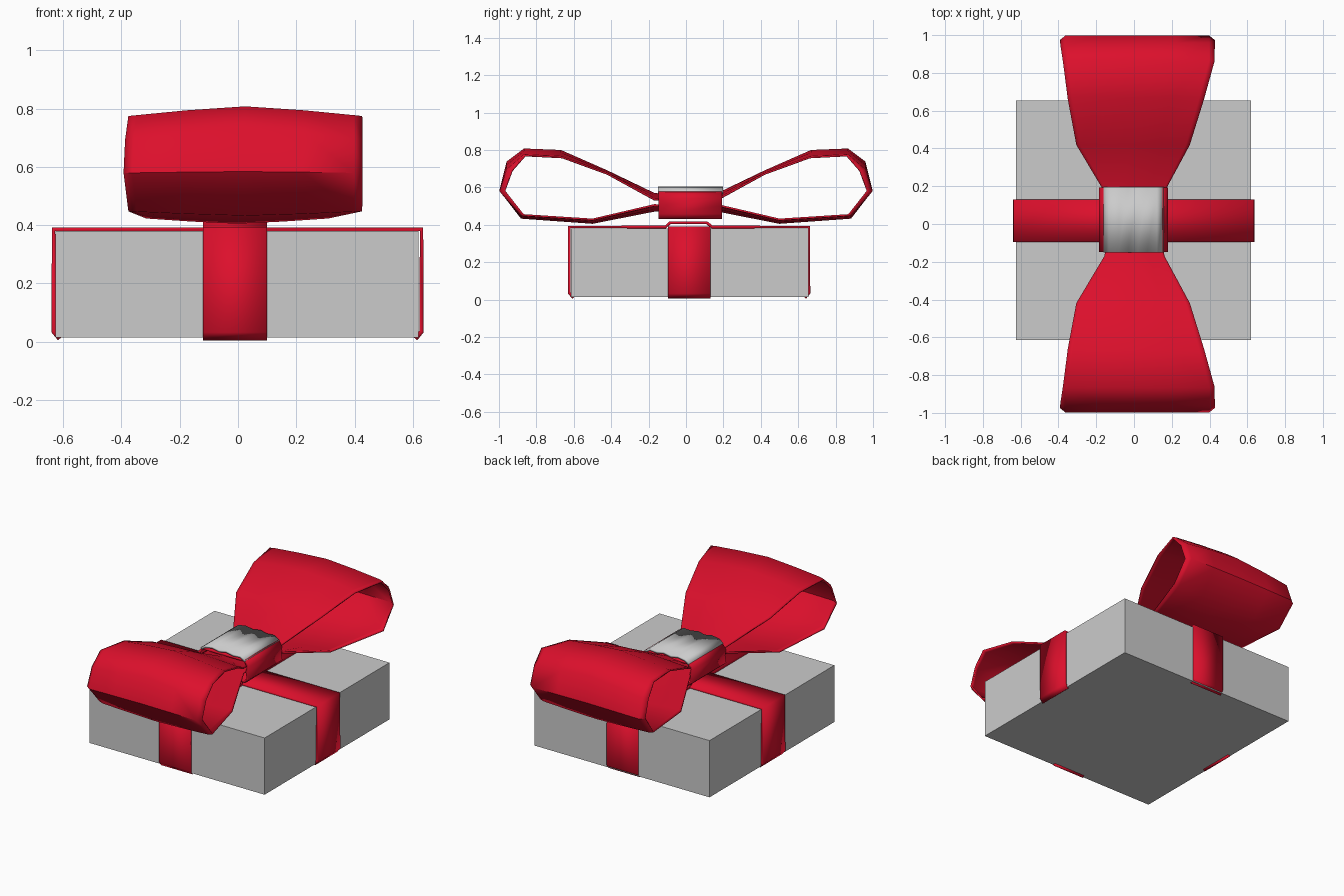
import bpy
import bmesh

red = bpy.data.materials.new("red_ribbon")
red.diffuse_color = (0.72, 0.005, 0.025, 1)


def grid_sheet(name, rows, thickness, mat=None, closed=False, mirror=False, angle=0.5):
    """Skin rows of points into a sheet, then give it thickness."""
    bm = bmesh.new()
    vs = [[bm.verts.new(p) for p in row] for row in rows]
    n = len(vs)
    for i in range(n if closed else n - 1):
        a, b = vs[i], vs[(i + 1) % n]
        for j in range(len(a) - 1):
            bm.faces.new((a[j], a[j + 1], b[j + 1], b[j]))
    bmesh.ops.recalc_face_normals(bm, faces=bm.faces)
    me = bpy.data.meshes.new(name)
    bm.to_mesh(me)
    bm.free()
    ob = bpy.data.objects.new(name, me)
    bpy.context.collection.objects.link(ob)
    if mat:
        me.materials.append(mat)
    if mirror:
        m = ob.modifiers.new("mirror", 'MIRROR')
        m.use_axis = (False, True, False)
    s = ob.modifiers.new("thickness", 'SOLIDIFY')
    s.thickness = thickness
    s.offset = 0
    bpy.ops.object.select_all(action='DESELECT')
    bpy.context.view_layer.objects.active = ob
    ob.select_set(True)
    bpy.ops.object.shade_smooth_by_angle(angle=angle)
    return ob


# box
bpy.ops.mesh.primitive_cube_add(size=1, location=(-0.003, 0.02, 0.1975))
box = bpy.context.object
box.name = "gift_box"
box.scale = (1.246, 1.27, 0.365)

# ribbon from side to side
path = [(-0.612, 0.01), (-0.633, 0.035), (-0.633, 0.386),
        (0.630, 0.386), (0.630, 0.035), (0.609, 0.01)]
grid_sheet("ribbon_across", [[(x, y, z) for y in (-0.095, 0.13)] for x, z in path], 0.016, red)

# ribbon from front to back, humped over the other one
path = [(-0.602, 0.01), (-0.624, 0.035), (-0.624, 0.388), (-0.11, 0.388), (-0.085, 0.411),
        (0.11, 0.411), (0.14, 0.388), (0.657, 0.388), (0.657, 0.035), (0.636, 0.01)]
grid_sheet("ribbon_lengthwise", [[(x, y, z) for x in (-0.12, 0.10)] for y, z in path], 0.016, red)

# bow loops: middle y, z; edge y, z; left and right x
loop = [(0.0, 0.550, 0.0, 0.54, -0.14, 0.145),
        (0.17, 0.565, 0.17, 0.535, -0.155, 0.16),
        (0.42, 0.685, 0.42, 0.672, -0.305, 0.295),
        (0.67, 0.795, 0.66, 0.760, -0.350, 0.37),
        (0.865, 0.803, 0.86, 0.770, -0.375, 0.425),
        (0.955, 0.735, 0.93, 0.690, -0.385, 0.425),
        (0.993, 0.585, 0.97, 0.580, -0.390, 0.425),
        (0.88, 0.437, 0.87, 0.452, -0.375, 0.425),
        (0.50, 0.410, 0.50, 0.428, -0.315, 0.31),
        (0.17, 0.475, 0.17, 0.505, -0.155, 0.16),
        (0.0, 0.475, 0.0, 0.500, -0.14, 0.145)]
rows = []
for y, z, ye, ze, xl, xr in loop:
    row = []
    for t in (-1, -0.93, -0.5, 0, 0.5, 0.93, 1):
        k = abs(t) ** 1.3
        x = (xl + xr) / 2 + t * (xr - xl) / 2
        row.append((x, ye if abs(t) == 1 else y, z + (ze - z) * k))
    rows.append(row)
grid_sheet("bow_loops", rows, 0.010, red, mirror=True, angle=0.9)

# knot band around the middle of the bow
ring = [(-0.15, 0.437), (0.15, 0.437), (0.173, 0.46), (0.165, 0.50), (0.173, 0.54),
        (0.15, 0.573), (-0.15, 0.573), (-0.177, 0.54), (-0.168, 0.50), (-0.177, 0.46)]
grid_sheet("knot_band", [[(x, y, z) for y in (-0.147, 0.193)] for x, z in ring],
           0.016, red, closed=True, angle=0.9)

# folded grey cap over the knot
cap = [(-0.158, 0.570), (-0.13, 0.590), (-0.08, 0.598), (-0.03, 0.588),
       (0.02, 0.598), (0.07, 0.588), (0.12, 0.592), (0.155, 0.570)]
grid_sheet("knot_cap", [[(x, y, z) for y in (-0.15, 0.197)] for x, z in cap],
           0.014, angle=0.9)
